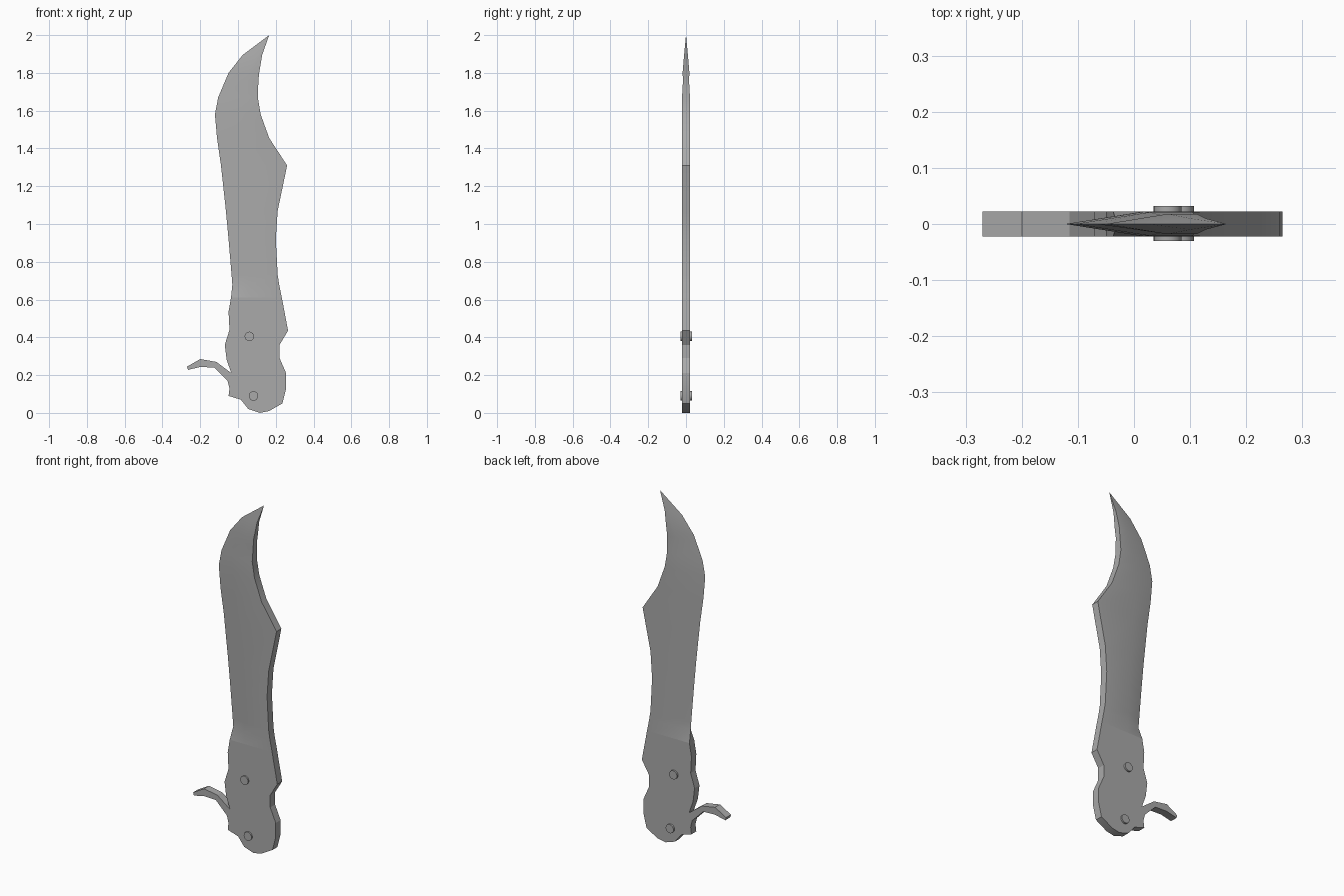
import bpy, bmesh, math
from mathutils import Matrix

cube = bpy.data.objects.get("Cube")
if cube:
    bpy.data.objects.remove(cube)

HALF = 0.022  # half thickness of the plate

steel = bpy.data.materials.new("grey_steel")
steel.use_nodes = True
GREY = (0.4, 0.4, 0.4, 1)
steel.diffuse_color = GREY
steel.node_tree.nodes["Principled BSDF"].inputs["Base Color"].default_value = GREY


def finish(name, bm, angle=20):
    bmesh.ops.remove_doubles(bm, verts=bm.verts, dist=1e-5)
    bmesh.ops.dissolve_degenerate(bm, dist=1e-5, edges=bm.edges)
    bmesh.ops.recalc_face_normals(bm, faces=bm.faces)
    mesh = bpy.data.meshes.new(name)
    bm.to_mesh(mesh)
    bm.free()
    mesh.materials.append(steel)
    ob = bpy.data.objects.new(name, mesh)
    bpy.context.collection.objects.link(ob)
    bpy.ops.object.select_all(action='DESELECT')
    ob.select_set(True)
    bpy.context.view_layer.objects.active = ob
    bpy.ops.object.shade_smooth_by_angle(angle=math.radians(angle))
    return ob


def plate(name, outline):
    """Extrude an outline in x, z through the plate thickness."""
    bm = bmesh.new()
    face = bm.faces.new([bm.verts.new((x, -HALF, z)) for x, z in outline])
    out = bmesh.ops.extrude_face_region(bm, geom=[face])
    moved = [v for v in out["geom"] if isinstance(v, bmesh.types.BMVert)]
    bmesh.ops.translate(bm, verts=moved, vec=(0, 2 * HALF, 0))
    return finish(name, bm)


# Blade rows: height, cutting edge x, ridge x, spine x, half thickness
rows = [
    (0.61, -0.037, 0.06, 0.232, HALF),
    (0.68, -0.03, 0.057, 0.218, HALF),
    (0.73, -0.034, 0.054, 0.21, HALF),
    (0.92, -0.05, 0.045, 0.2, HALF),
    (1.07, -0.064, 0.035, 0.21, HALF),
    (1.31, -0.09, 0.02, 0.26, HALF),
    (1.455, -0.111, 0.015, 0.165, HALF),
    (1.58, -0.122, 0.017, 0.12, HALF),
    (1.67, -0.105, 0.028, 0.105, 0.021),
    (1.76, -0.067, 0.047, 0.108, 0.016),
    (1.80, -0.05, 0.06, 0.112, 0.018),
    (1.895, 0.025, 0.1, 0.128, 0.01),
    (2.0, 0.165, 0.165, 0.165, 0),
]
bm = bmesh.new()
rings = []
for i, (z, edge, ridge, spine, t) in enumerate(rows):
    e = HALF if i == 0 else 0  # the grind begins above the first row
    section = [(edge, -e), (ridge, -t), (spine, -t), (spine, t), (ridge, t), (edge, e)]
    rings.append([bm.verts.new((x, y, z)) for x, y in section])
for low, high in zip(rings, rings[1:]):
    for k in range(6):
        n = (k + 1) % 6
        bm.faces.new((low[k], low[n], high[n], high[k]))
bm.faces.new(rings[0])
finish("blade", bm)

# Handle plate
plate("handle", [
    (-0.037, 0.61), (0.06, 0.61), (0.232, 0.61), (0.265, 0.435), (0.22, 0.36),
    (0.22, 0.29), (0.255, 0.21), (0.255, 0.13), (0.235, 0.05), (0.165, 0.01),
    (0.115, 0), (0.055, 0.02), (0.015, 0.07), (-0.05, 0.09), (-0.045, 0.13),
    (-0.055, 0.17), (-0.035, 0.21), (-0.06, 0.28), (-0.07, 0.36),
    (-0.045, 0.44), (-0.05, 0.535)])

# Curved lever beside the grip
plate("lever", [
    (-0.055, 0.17), (-0.035, 0.21), (-0.115, 0.27), (-0.2, 0.285),
    (-0.27, 0.245), (-0.265, 0.228), (-0.2, 0.243), (-0.125, 0.24)])

# Rivets through the handle
for name, x, z in (("upper_rivet", 0.06, 0.405), ("lower_rivet", 0.082, 0.09)):
    bm = bmesh.new()
    bmesh.ops.create_cone(
        bm, cap_ends=True, segments=16, radius1=0.025, radius2=0.025, depth=0.062,
        matrix=Matrix.Translation((x, 0.001, z)) @ Matrix.Rotation(math.pi / 2, 4, 'X'))
    finish(name, bm, 30)
